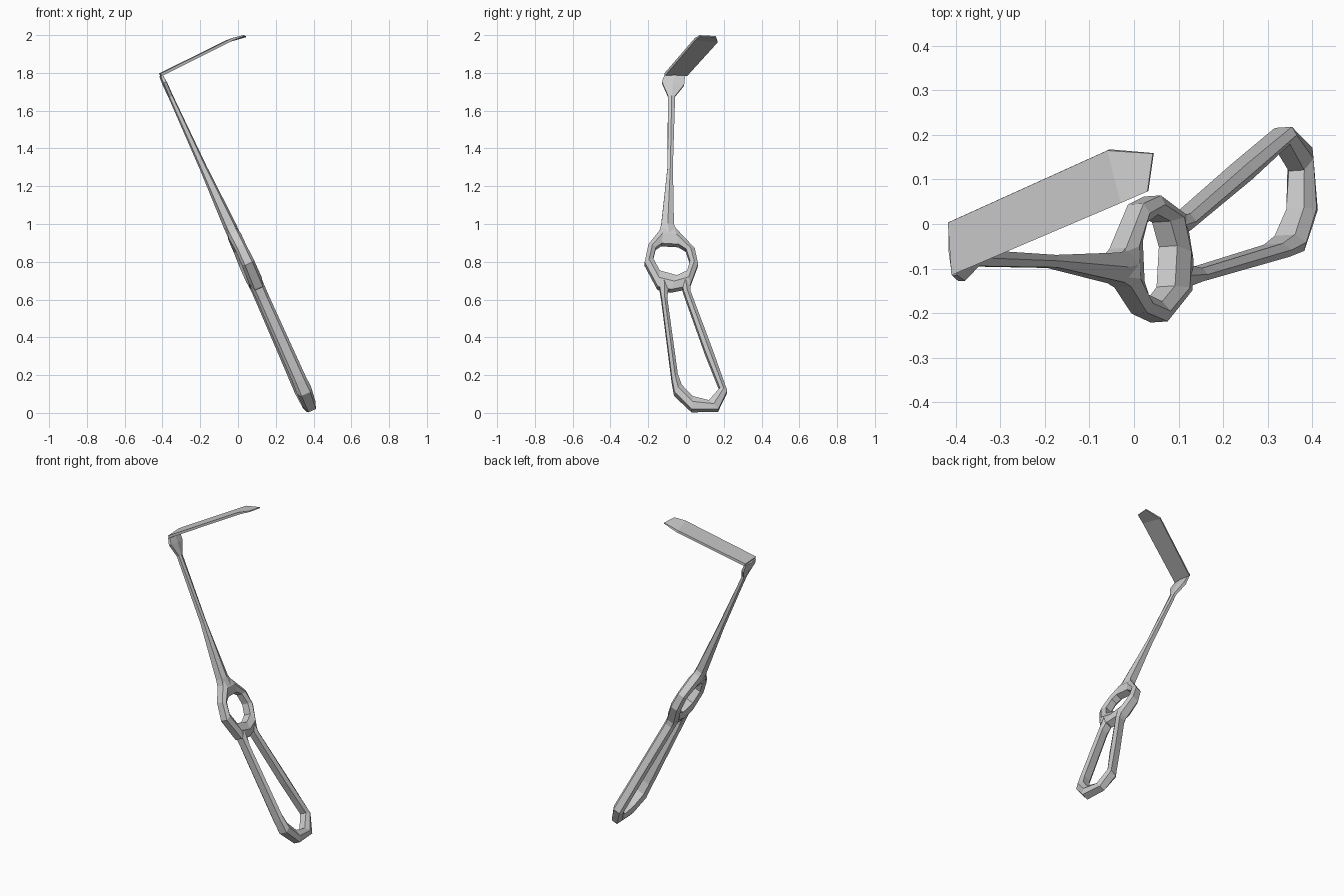
import bpy, bmesh
from mathutils import Vector

# The handle, ring and shaft share one tilted plane; N is its normal
TWIST = 0.07
N = Vector((0.91, 0.06, 0.41))


def plane_point(y, z):
    return Vector((0.36 - 0.455 * (z - 0.1) - TWIST * (y + 0.07), y, z))


def make_object(name, rings, closed):
    """Skin a series of equal-sided cross-sections."""
    bm = bmesh.new()
    loops = [[bm.verts.new(p) for p in r] for r in rings]
    n = len(loops[0])
    pairs = list(zip(loops, loops[1:]))
    if closed:
        pairs.append((loops[-1], loops[0]))
    else:
        bm.faces.new(loops[0])
        bm.faces.new(loops[-1][::-1])
    for a, b in pairs:
        for i in range(n):
            j = (i + 1) % n
            bm.faces.new((a[i], b[i], b[j], a[j]))
    bmesh.ops.recalc_face_normals(bm, faces=bm.faces)
    mesh = bpy.data.meshes.new(name)
    bm.to_mesh(mesh)
    bm.free()
    obj = bpy.data.objects.new(name, mesh)
    bpy.context.collection.objects.link(obj)
    return obj


def bar(name, stations, closed=False):
    """Stations: outer y, z, inner y, z, half depth -> six-sided section."""
    rings = []
    for oy, oz, iy, iz, h in stations:
        o, i = plane_point(oy, oz), plane_point(iy, iz)
        m = (o + i) / 2
        e = N * h * 0.6
        rings.append([o + e, m + N * h, i + e, i - e, m - N * h, o - e])
    return make_object(name, rings, closed)


# Finger ring
bar("finger_ring", [
    (-0.12, 0.985, -0.13, 0.89, 0.035),
    (-0.20, 0.885, -0.16, 0.87, 0.032),
    (-0.22, 0.79, -0.175, 0.81, 0.035),
    (-0.15, 0.66, -0.14, 0.745, 0.038),
    (-0.08, 0.645, -0.05, 0.72, 0.038),
    (0.02, 0.665, 0.005, 0.745, 0.038),
    (0.063, 0.78, 0.02, 0.80, 0.035),
    (0.045, 0.865, 0.0, 0.86, 0.032),
    (-0.065, 0.98, -0.04, 0.885, 0.035)], True)

# Long open handle loop
bar("handle_loop", [
    (-0.145, 0.69, -0.090, 0.69, 0.036),
    (-0.130, 0.60, -0.100, 0.60, 0.034),
    (-0.075, 0.17, -0.045, 0.20, 0.038),
    (-0.062, 0.10, -0.025, 0.14, 0.042),
    (0.03, 0.012, 0.035, 0.08, 0.036),
    (0.17, 0.012, 0.12, 0.06, 0.032),
    (0.217, 0.11, 0.178, 0.125, 0.035),
    (0.135, 0.34, 0.100, 0.32, 0.034),
    (0.022, 0.64, -0.014, 0.64, 0.034),
    (0.020, 0.70, -0.03, 0.70, 0.036)])

# Slim shaft that flares into the ring and into the blade
bar("shaft", [
    (-0.115, 1.785, -0.005, 1.785, 0.010),
    (-0.128, 1.75, -0.010, 1.735, 0.014),
    (-0.095, 1.675, -0.058, 1.675, 0.013),
    (-0.098, 1.30, -0.070, 1.30, 0.020),
    (-0.132, 0.99, -0.065, 0.99, 0.034),
    (-0.150, 0.93, -0.035, 0.93, 0.034)])

# Thin flat blade with a clipped tip
down = Vector((0.006, 0.003, -0.014))
edges = [((-0.418, 0.003, 1.797), (-0.41, -0.115, 1.797)),
         ((-0.06, 0.165, 1.974), (-0.03, 0.047, 1.985)),
         ((0.042, 0.158, 1.995), (0.03, 0.073, 2.0))]
rings = []
for k, (a, b) in enumerate(edges):
    a, b = Vector(a), Vector(b)
    d = down * (1.0, 0.9, 0.4)[k]
    rings.append([a, b, b + d, a + d])
make_object("blade", rings, False)
